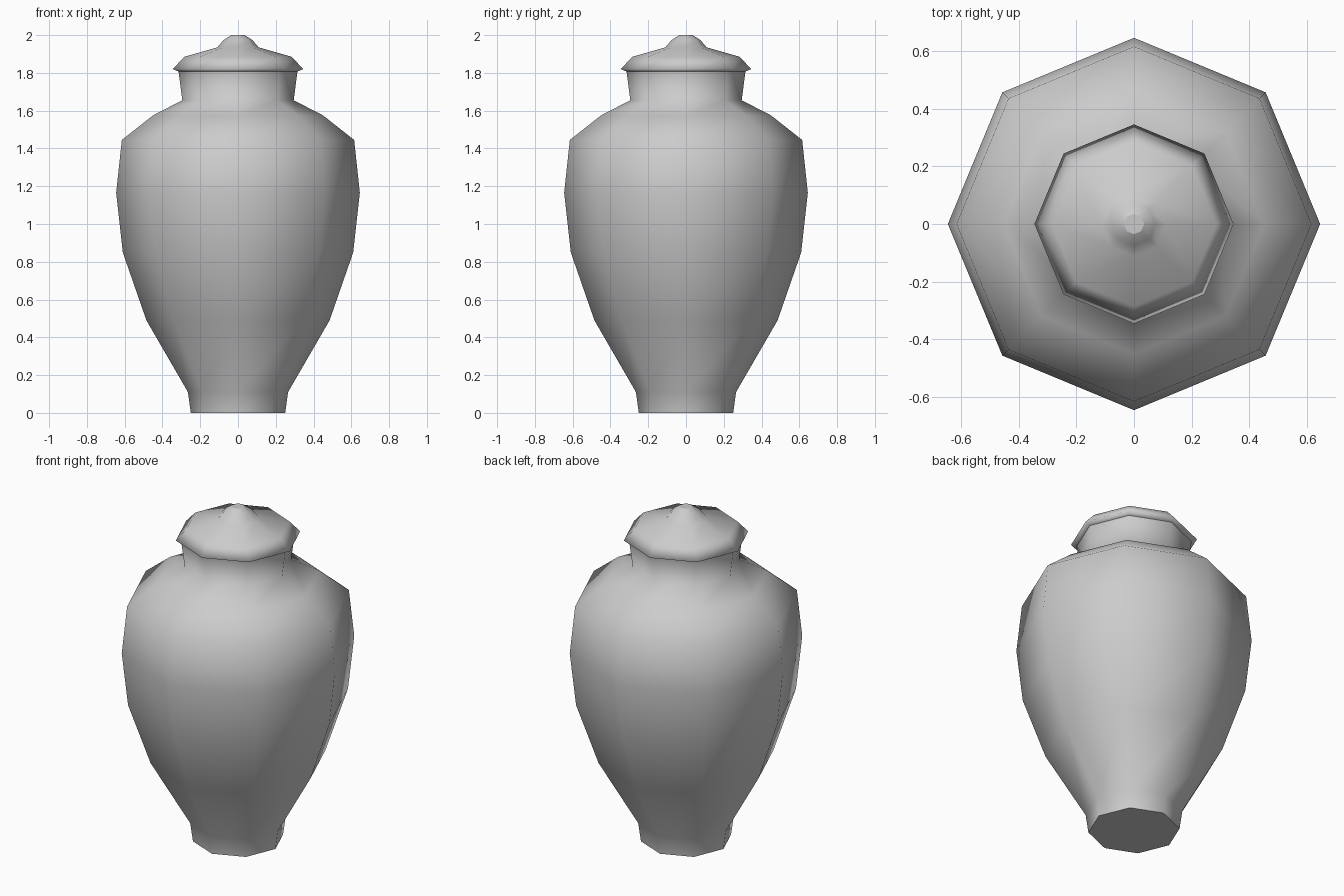
import bpy, bmesh, math

SIDES = 8

cube = bpy.data.objects.get("Cube")
if cube:
    bpy.data.objects.remove(cube, do_unlink=True)

clay = bpy.data.materials.new("grey_clay")
clay.use_nodes = True
grey = (0.6, 0.6, 0.6, 1)
clay.diffuse_color = grey
clay.node_tree.nodes["Principled BSDF"].inputs["Base Color"].default_value = grey


def lathe(name, profile, cap_bottom=True, cap_top=True):
    """Turn a (radius, height) profile, listed bottom to top, into an eight-sided solid."""
    bm = bmesh.new()
    rings = []
    for r, z in profile:
        rings.append([bm.verts.new((r * math.cos(a), r * math.sin(a), z))
                      for a in (math.tau * i / SIDES for i in range(SIDES))])
    for low, high in zip(rings, rings[1:]):
        for i in range(SIDES):
            j = (i + 1) % SIDES
            bm.faces.new((low[i], low[j], high[j], high[i])).smooth = True
    # Caps stay flat, with a sharp rim
    caps = []
    if cap_bottom:
        caps.append(bm.faces.new(rings[0][::-1]))
    if cap_top:
        caps.append(bm.faces.new(rings[-1]))
    for cap in caps:
        for edge in cap.edges:
            edge.smooth = False
    mesh = bpy.data.meshes.new(name)
    bm.to_mesh(mesh)
    bm.free()
    mesh.materials.append(clay)
    obj = bpy.data.objects.new(name, mesh)
    bpy.context.collection.objects.link(obj)
    return obj


# Jar: foot, belly, shoulder and flared neck, open under the lid
lathe("jar_body", [
    (0.25, 0), (0.265, 0.11), (0.485, 0.49), (0.61, 0.85), (0.645, 1.165),
    (0.615, 1.445), (0.45, 1.575), (0.295, 1.655), (0.315, 1.81),
], cap_top=False)

# Lid: overhanging rim, sloping top and rounded knob
lathe("lid", [
    (0.31, 1.805), (0.345, 1.82), (0.285, 1.885), (0.11, 1.935),
    (0.075, 1.975), (0.035, 2.0),
])
